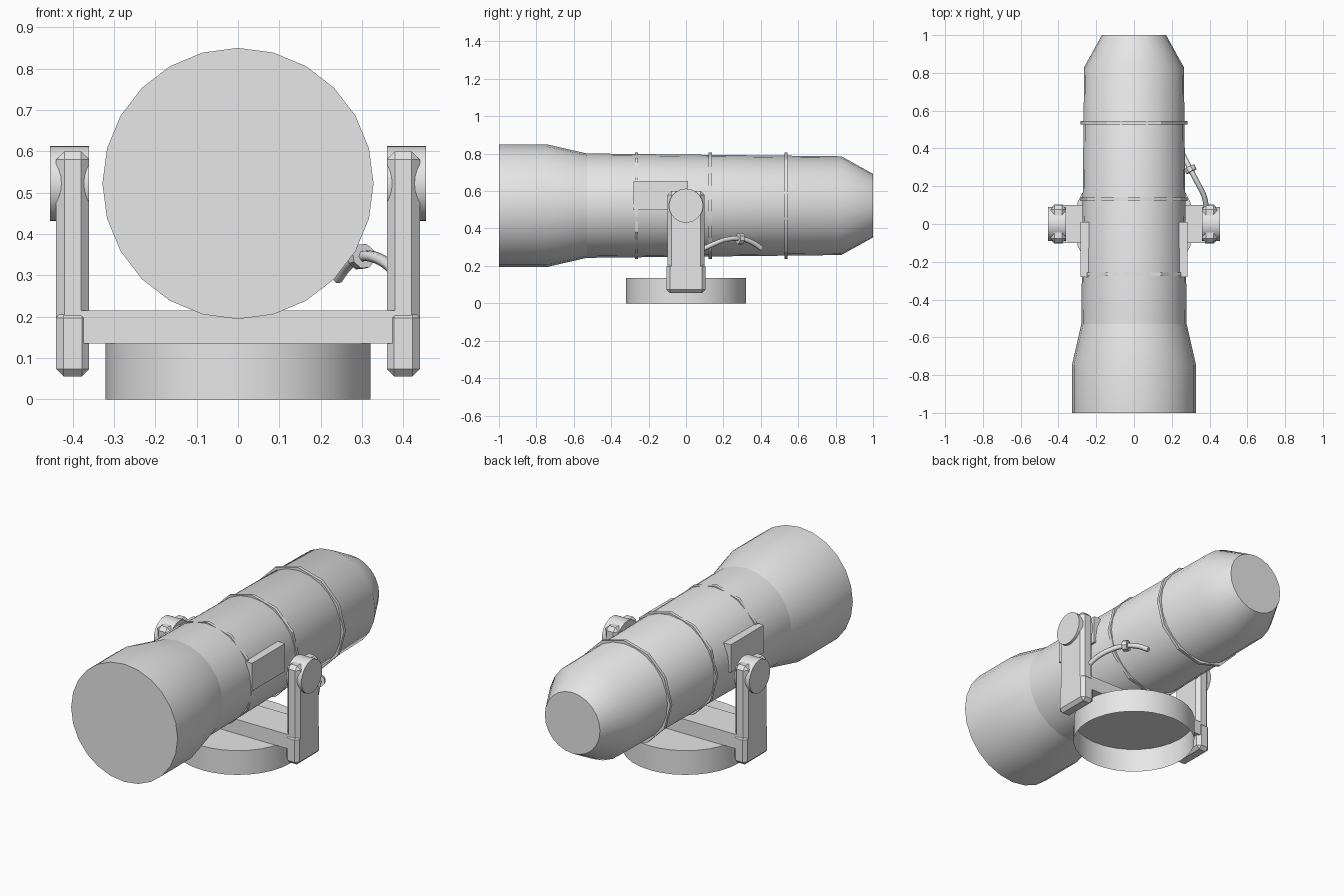
import bpy, bmesh, math
from mathutils import Vector, Matrix

cube = bpy.data.objects.get("Cube")
if cube:
    bpy.data.objects.remove(cube, do_unlink=True)

grey = bpy.data.materials.new("plain_grey")
grey.use_nodes = True
grey.diffuse_color = (0.8, 0.8, 0.8, 1)
grey.node_tree.nodes["Principled BSDF"].inputs["Base Color"].default_value = (0.8, 0.8, 0.8, 1)

AXIS_Z = 0.522  # height of the tube axis and pivots


def finish(name, bm, angle=30):
    bmesh.ops.recalc_face_normals(bm, faces=bm.faces)
    mesh = bpy.data.meshes.new(name)
    bm.to_mesh(mesh)
    bm.free()
    mesh.materials.append(grey)
    ob = bpy.data.objects.new(name, mesh)
    bpy.context.collection.objects.link(ob)
    bpy.ops.object.select_all(action='DESELECT')
    ob.select_set(True)
    bpy.context.view_layer.objects.active = ob
    bpy.ops.object.shade_smooth_by_angle(angle=math.radians(angle))
    return ob


def lathe(name, profile, direction, origin, sides, caps=(True, True)):
    """Turn (distance, radius) pairs around an axis through origin."""
    bm = bmesh.new()
    rings = []
    for d, r in profile:
        turn = [2 * math.pi * i / sides for i in range(sides)]
        rings.append([bm.verts.new((r * math.sin(a), r * math.cos(a), d)) for a in turn])
    for a, b in zip(rings, rings[1:]):
        for i in range(sides):
            j = (i + 1) % sides
            bm.faces.new((a[i], a[j], b[j], b[i]))
    for ring, wanted in zip((rings[0], rings[-1]), caps):
        if wanted:
            bm.faces.new(ring)
    rot = Vector((0, 0, 1)).rotation_difference(Vector(direction)).to_matrix().to_4x4()
    bm.transform(Matrix.Translation(origin) @ rot)
    return finish(name, bm)


def box(name, low, high, bevel=0):
    bm = bmesh.new()
    low, high = Vector(low), Vector(high)
    bmesh.ops.create_cube(bm, size=1)
    bm.transform(Matrix.Translation((low + high) / 2) @ Matrix.Diagonal((*(high - low), 1)))
    if bevel:
        bmesh.ops.bevel(bm, geom=bm.edges[:], offset=bevel, segments=1, affect='EDGES')
    return finish(name, bm)


# Main tube: flared front hood and tapered rear barrel
axis = (0, 0, AXIS_Z)
lathe("front_hood", [(-1, 0.328), (-0.745, 0.328), (-0.53, 0.279)],
      (0, 1, 0), axis, 24, (True, False))
lathe("barrel", [(-0.53, 0.279), (0.83, 0.264), (1, 0.17)],
      (0, 1, 0), axis, 24, (False, True))

# Clamp bands around the barrel
for i, y in enumerate((-0.265, 0.13, 0.535)):
    lathe(f"band_{i + 1}", [(y - 0.009, 0.284), (y + 0.009, 0.284)], (0, 1, 0), axis, 12)

# Flat side panels, one block passing through the barrel
box("side_panels", (-0.283, -0.28, 0.5), (0.283, 0.01, 0.655))

# Base drum, open underneath, with the crossbar on top
lathe("base_drum", [(0, 0.32), (0.135, 0.32)], (0, 0, 1), (0, 0, 0), 32, (False, True))
box("crossbar", (-0.38, -0.1, 0.135), (0.38, 0.1, 0.215))

# Fork posts with wider feet and round pivots
for side, s in (("left", 1), ("right", -1)):
    xs = sorted((0.36 * s, 0.44 * s))
    box(f"{side}_post", (xs[0], -0.098, 0.06), (xs[1], 0.098, 0.6), 0.02)
    box(f"{side}_foot", (xs[0], -0.104, 0.055), (xs[1], 0.104, 0.215), 0.018)
    lathe(f"{side}_pivot", [(0.36, 0.091), (0.455, 0.091)], (s, 0, 0), axis, 32)

# Cable arching out of the left post, with its collar
path = [(0.385, 0.08, 0.285), (0.37, 0.15, 0.318), (0.335, 0.22, 0.342),
        (0.298, 0.29, 0.345), (0.265, 0.355, 0.325), (0.24, 0.405, 0.292)]
curve = bpy.data.curves.new("cable_path", 'CURVE')
curve.dimensions = '3D'
curve.bevel_depth = 0.014
curve.bevel_resolution = 1
curve.resolution_u = 4
curve.use_fill_caps = True
spline = curve.splines.new('BEZIER')
spline.bezier_points.add(len(path) - 1)
for point, co in zip(spline.bezier_points, path):
    point.co = co
    point.handle_left_type = point.handle_right_type = 'AUTO'
curve.materials.append(grey)
cable = bpy.data.objects.new("cable", curve)
bpy.context.collection.objects.link(cable)
flow = (Vector(path[4]) - Vector(path[2])).normalized()
lathe("cable_collar", [(-0.014, 0.031), (0.014, 0.031)], flow, path[3], 8)
